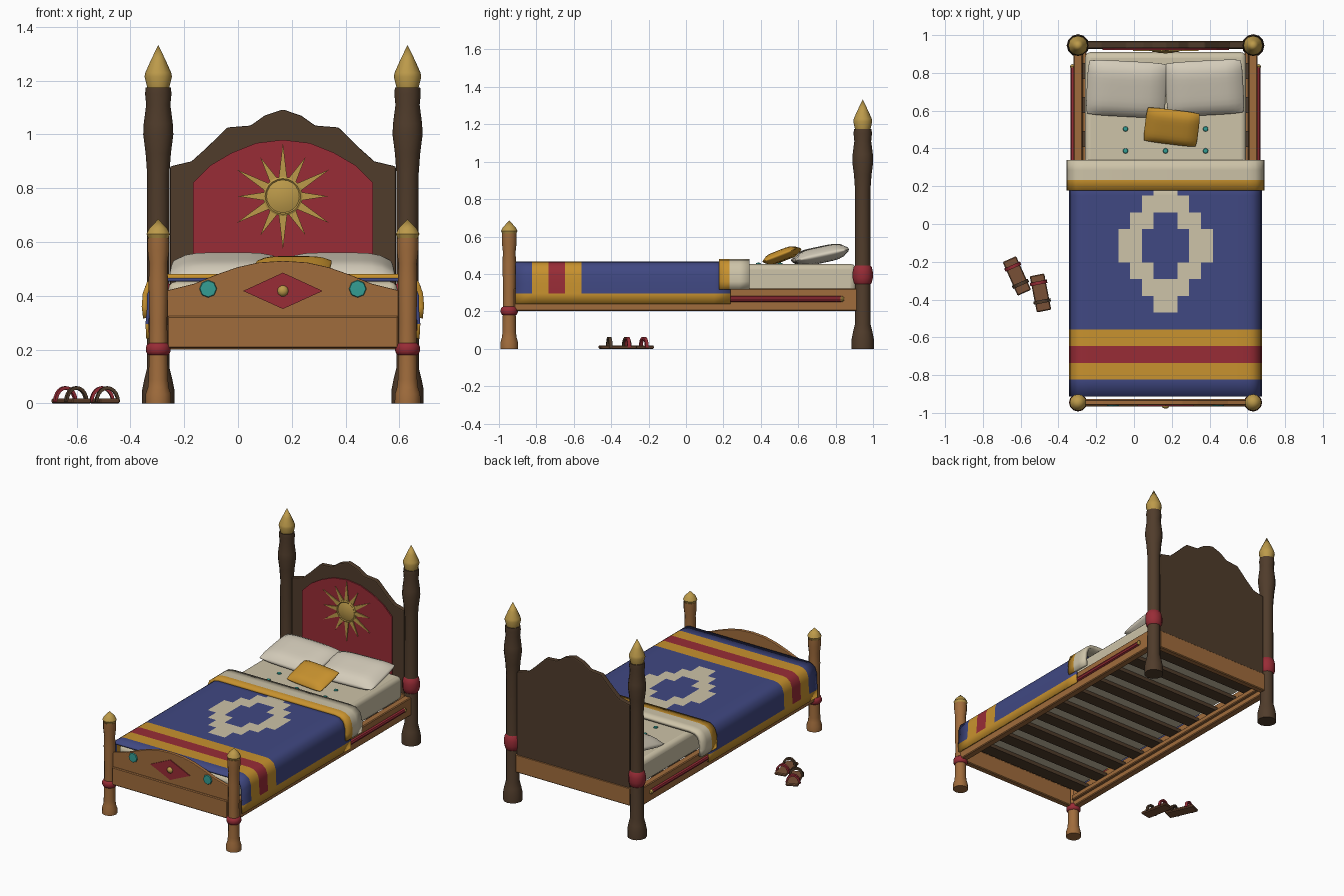
import bpy, bmesh
from math import sin, cos, pi, radians
from mathutils import Vector

cube = bpy.data.objects.get("Cube")
if cube:
    bpy.data.objects.remove(cube, do_unlink=True)

CX = 0.167      # bed centre line
POST = 0.4635   # post distance from centre line


def material(name, r, g, b):
    lin = [((c / 255 + 0.055) / 1.055) ** 2.4 for c in (r, g, b)] + [1]
    m = bpy.data.materials.new(name)
    m.use_nodes = True
    m.diffuse_color = lin
    m.node_tree.nodes["Principled BSDF"].inputs["Base Color"].default_value = lin
    return m


DARK = material("dark wood", 80, 60, 43)
WOOD = material("honey wood", 160, 108, 60)
RED = material("red", 152, 44, 54)
GOLD = material("gold", 188, 154, 74)
BLUE = material("blue cloth", 64, 72, 130)
AMBER = material("amber cloth", 200, 146, 46)
CREAM = material("cream cloth", 205, 195, 168)
PILLOW = material("pillow linen", 212, 204, 186)
TEAL = material("teal", 52, 158, 148)
SOLE = material("sandal wood", 120, 80, 54)


def add(name, bm, mats, loc=(CX, 0, 0), rot=(0, 0, 0), smooth=False, bevel=0, segs=2):
    me = bpy.data.meshes.new(name)
    bm.to_mesh(me)
    bm.free()
    for m in mats if isinstance(mats, list) else [mats]:
        me.materials.append(m)
    if smooth:
        me.shade_smooth()
        me.set_sharp_from_angle(angle=radians(40))
    ob = bpy.data.objects.new(name, me)
    bpy.context.collection.objects.link(ob)
    ob.location, ob.rotation_euler = loc, rot
    if bevel:
        mod = ob.modifiers.new("bevel", "BEVEL")
        mod.width, mod.segments = bevel, segs
    return ob


def box(name, loc, size, mat, rot=(0, 0, 0), bevel=0.005, segs=1, smooth=False):
    bm = bmesh.new()
    bmesh.ops.create_cube(bm, size=1)
    bmesh.ops.scale(bm, vec=size, verts=bm.verts)
    return add(name, bm, mat, loc, rot, smooth, bevel, segs)


def lathe(name, profile, mat, loc, rot=(0, 0, 0), sides=12):
    bm = bmesh.new()
    verts = [bm.verts.new((r, 0, z)) for r, z in profile]
    edges = [bm.edges.new(p) for p in zip(verts, verts[1:])]
    bmesh.ops.spin(bm, geom=verts + edges, axis=(0, 0, 1), cent=(0, 0, 0),
                   angle=2 * pi, steps=sides, use_duplicate=False)
    bmesh.ops.remove_doubles(bm, verts=bm.verts, dist=0.0005)
    bmesh.ops.holes_fill(bm, edges=[e for e in bm.edges if e.is_boundary])
    bmesh.ops.recalc_face_normals(bm, faces=bm.faces)
    return add(name, bm, mat, loc, rot, True)


def plate(name, outline, y0, y1, mat, loc=(CX, 0, 0), rot=(0, 0, 0), bevel=0):
    """Outline in x and z, extruded from y0 to y1."""
    bm = bmesh.new()
    face = bm.faces.new([bm.verts.new((x, y0, z)) for x, z in outline])
    new = bmesh.ops.extrude_face_region(bm, geom=[face])["geom"]
    bmesh.ops.translate(bm, vec=(0, y1 - y0, 0),
                        verts=[v for v in new if isinstance(v, bmesh.types.BMVert)])
    bmesh.ops.recalc_face_normals(bm, faces=bm.faces)
    return add(name, bm, mat, loc, rot, bevel=bevel)


def mirrored(half):
    return half + [(-x, z) for x, z in reversed(half) if x > 0]


def cushion(name, loc, size, rot, mat):
    bm = bmesh.new()
    bmesh.ops.create_cube(bm, size=2)
    bmesh.ops.subdivide_edges(bm, edges=bm.edges, cuts=9, use_grid_fill=True)
    for v in bm.verts:
        x, y, z = v.co
        puff = (1 - 0.7 * abs(x) ** 5) * (1 - 0.7 * abs(y) ** 5)
        edge = 1 - 0.04 * z * z - 0.04 * (x * y) ** 4
        v.co = Vector((x * edge * size[0], y * edge * size[1], z * puff * size[2])) / 2
    ob = add(name, bm, mat, loc, [radians(a) for a in rot])
    ob.data.shade_smooth()


def drape(name, section, ys, mats, rule, thick):
    """Cloth with one cross-section swept along y; rule picks the colour."""
    bm = bmesh.new()
    rows = [[bm.verts.new((x, y, z)) for x, z in section] for y in ys]
    for a, b in zip(rows, rows[1:]):
        for i in range(len(section) - 1):
            f = bm.faces.new((a[i], b[i], b[i + 1], a[i + 1]))
            f.material_index = rule(f.calc_center_median())
    ob = add(name, bm, mats, smooth=True)
    mod = ob.modifiers.new("thickness", "SOLIDIFY")
    mod.thickness, mod.offset = thick, -1


# Posts with collars and finials
back = [(0, 0), (.06, 0), (.06, .05), (.052, .09), (.042, .13), (.041, .85), (.047, .93),
        (.056, 1.0), (.054, 1.04), (.045, 1.11), (.049, 1.15), (.047, 1.175), (0, 1.175)]
back_tip = [(0, 1.17), (.04, 1.17), (.051, 1.215), (.048, 1.23), (.028, 1.275), (0, 1.333)]
front = [(0, 0), (.048, 0), (.047, .035), (.039, .06), (.036, .09), (.033, .3),
         (.036, .45), (.034, .52), (.04, .57), (.04, .615), (0, .615)]
front_tip = [(0, .61), (.036, .61), (.044, .63), (.034, .65), (0, .685)]
for side, s in (("left", 1), ("right", -1)):
    x = CX + s * POST
    for end, y, post, tip, wood, ring, r, h in (
            ("back", .945, back, back_tip, DARK, .395, .054, .055),
            ("front", -.945, front, front_tip, WOOD, .202, .046, .024)):
        lathe(f"{side}_{end}_post", post, wood, (x, y, 0))
        lathe(f"{side}_{end}_finial", tip, GOLD, (x, y, 0))
        lathe(f"{side}_{end}_collar", [(r * .7, -h), (r * .9, -h * .75), (r, -h * .3), (r, h * .3),
              (r * .9, h * .75), (r * .7, h)], RED, (x, y, ring))
    # Side rails, slat ledges and rods
    box(f"{side}_rail", (CX + s * .4635, 0, .262), (.047, 1.84, .122), WOOD)
    box(f"{side}_slat_ledge", (CX + s * .43, 0, .25), (.025, 1.82, .035), WOOD)
    lathe(f"{side}_rod", [(0, 0), (.015, 0), (.015, .6), (0, .6)], RED,
          (CX + s * .488, .23, .266), (-pi / 2, 0, 0), 8)
    lathe(f"{side}_rod_knob", [(0, 0), (.013, .003), (.016, .012), (.01, .022), (0, .024)], GOLD,
          (CX + s * .49, .822, .266), (-pi / 2, 0, 0), 8)

# Headboard
plate("headboard", mirrored([(.42, .3), (.42, .881), (.34, .9), (.284, .95), (.207, 1.026),
      (.12, 1.033), (.068, 1.07), (0, 1.093)]), .93, .965, DARK, bevel=.006)
plate("headboard_panel", mirrored([(.335, .4), (.335, .82), (.27, .885), (.19, .932),
      (.1, .968), (0, .98)]), .922, .931, RED)
box("head_rail", (CX, .947, .262), (.86, .042, .122), WOOD)

# Sun emblem
SUN = .77
for i in range(12):
    a = i * pi / 6
    tip, base = (.168 if i % 2 == 0 else .2), .07
    plate(f"sun_ray_{i + 1}", [(tip * cos(a), tip * sin(a)),
          (base * cos(a + .22), base * sin(a + .22)), (base * cos(a - .22), base * sin(a - .22))],
          .916, .923, GOLD, loc=(CX, 0, SUN))
lathe("sun_disc", [(0, 0), (.073, 0), (.073, .009), (.066, .013), (.061, .009), (.04, .016),
      (0, .02)], GOLD, (CX, .923, SUN), (pi / 2, 0, 0), 20)

# Footboard with its ornaments
plate("footboard", mirrored([(.43, .3), (.43, .42), (.33, .445), (.25, .478), (.17, .506),
      (.09, .524), (0, .53)]), -.957, -.933, WOOD, bevel=.004)
box("foot_rail", (CX, -.947, .265), (.86, .04, .12), WOOD)
plate("foot_diamond", [(.148, .418), (0, .486), (-.148, .418), (0, .351)], -.963, -.956, RED)
lathe("foot_bead", [(.021, 0), (.019, .007), (.011, .013), (0, .016)], GOLD,
      (CX, -.962, .418), (pi / 2, 0, 0), 10)
for s in (1, -1):
    lathe(f"foot_disc_{'left' if s > 0 else 'right'}", [(0, 0), (.033, 0), (.03, .008), (0, .009)],
          TEAL, (CX + s * .278, -.956, .426), (pi / 2, 0, 0), 8)

# Slats and mattress
for i in range(10):
    box(f"slat_{i + 1}", (CX, -.81 + i * .18, .28), (.89, .085, .025), DARK, bevel=0)
box("mattress", (CX, 0, .374), (.853, 1.82, .158), CREAM, bevel=.03, segs=3, smooth=True)
for x, y in ((-.212, .503), (0, .503), (.212, .503), (-.212, .387), (0, .387), (.212, .387)):
    lathe("mattress_button", [(.015, 0), (.012, .006), (0, .009)], TEAL, (CX + x, y, .452), sides=8)

# Blanket woven on a grid of cells
CELL_X, CELL_Y, Y0 = .0625, .0885, -.912
WIDTHS = (1, 2, 3, 4, 4, 3, 2, 1)


def weave(c):
    row = int((c.y - Y0) / CELL_Y)
    if c.z < .295 or row in (1, 3):
        return 1
    if row == 2:
        return 2
    if 5 <= row <= 12:
        w = WIDTHS[row - 5]
        if w - 2 <= int(abs(c.x) / CELL_X) < w:
            return 3
    return 0


hang = [(.508, .24), (.511, .295), (.506, .35), (.506, .4), (.492, .44), (.465, .46)]
top = [(k * CELL_X, .466) for k in range(7, -1, -1)]
drape("blanket", mirrored(hang + top), [Y0 + i * CELL_Y for i in range(14)],
      [BLUE, AMBER, RED, CREAM], weave, .012)
cuff = [(.52, .316), (.525, .36), (.521, .41), (.505, .452), (.475, .474), (.43, .481), (0, .481)]
drape("blanket_fold", mirrored(cuff), [.177, .233, .285, .34], [AMBER, CREAM],
      lambda c: int(c.y > .233), .022)

# Pillows
cushion("right_pillow", (CX - .207, .715, .502), (.42, .3, .088), (12, 0, -3), PILLOW)
cushion("left_pillow", (CX + .207, .72, .502), (.41, .295, .088), (12, 0, 3), PILLOW)
cushion("accent_cushion", (.2, .513, .499), (.285, .195, .06), (21, 0, -7), AMBER)

# Sandals
arch = [(.046 * cos(i * pi / 10), .058 * sin(i * pi / 10)) for i in range(11)]
arch += [(x * .76, z * .78) for x, z in reversed(arch)]
for side, x, y, a in (("right", -.62, -.275, 24), ("left", -.495, -.365, 11)):
    rot = (0, 0, radians(a))
    box(f"{side}_sandal_sole", (x, y, .009), (.078, .195, .018), SOLE, rot)
    plate(f"{side}_sandal_toe_strap", arch, .045, .063, RED, (x, y, .006), rot)
    plate(f"{side}_sandal_heel_strap", arch, -.055, -.037, DARK, (x, y, .006), rot)
